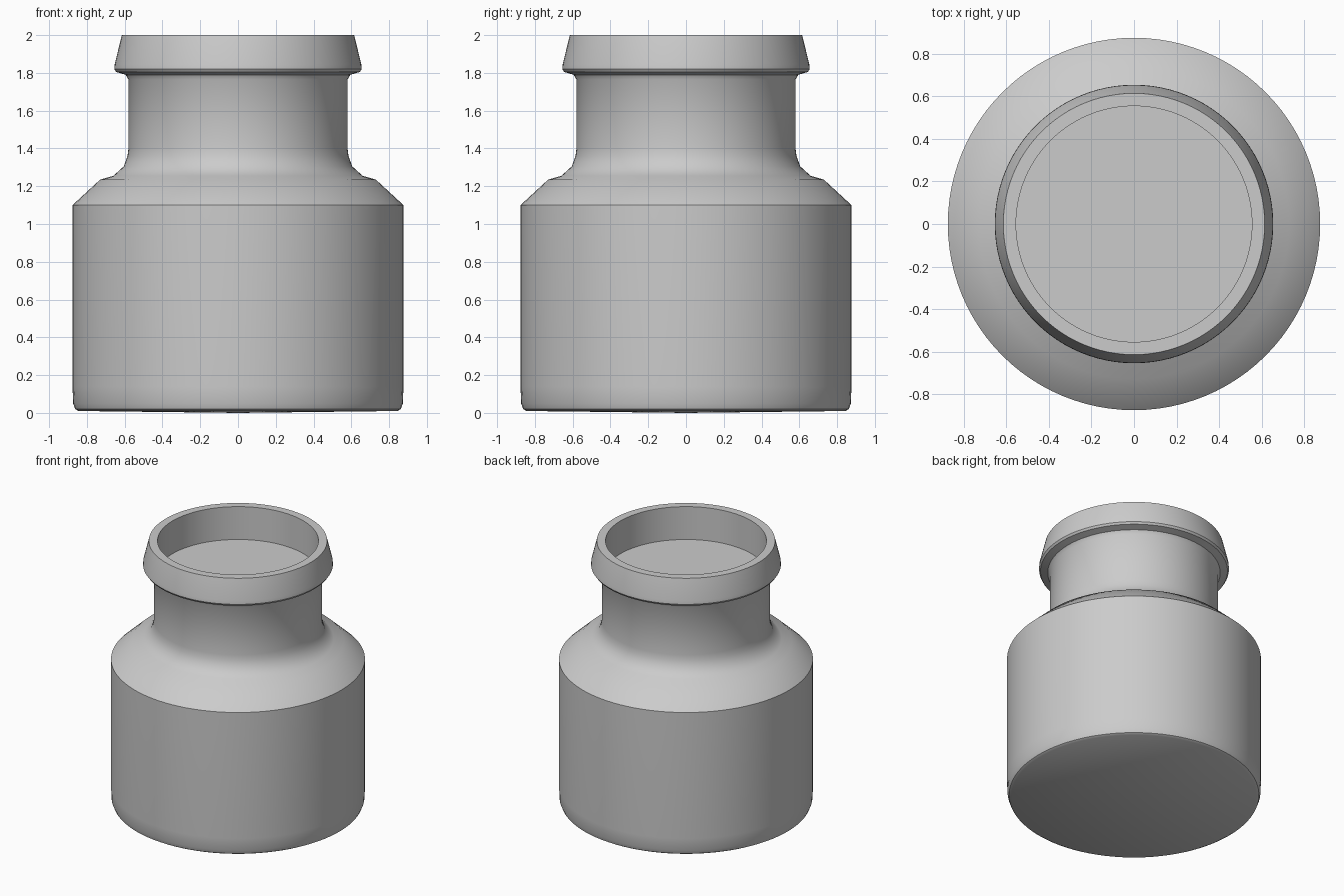
import bpy, bmesh, math

cube = bpy.data.objects.get("Cube")
if cube:
    bpy.data.objects.remove(cube, do_unlink=True)

SIDES = 96

grey = bpy.data.materials.new("plain_grey")
grey.use_nodes = True
colour = (0.6, 0.6, 0.6, 1)
grey.diffuse_color = colour
grey.node_tree.nodes["Principled BSDF"].inputs["Base Color"].default_value = colour


def lathe(name, profile):
    """Spin a (radius, height) profile around z into a smooth object."""
    bm = bmesh.new()
    verts = [bm.verts.new((r, 0, z)) for r, z in profile]
    edges = [bm.edges.new(pair) for pair in zip(verts, verts[1:])]
    bmesh.ops.spin(bm, geom=verts + edges, cent=(0, 0, 0), axis=(0, 0, 1),
                   angle=math.tau, steps=SIDES)
    bmesh.ops.remove_doubles(bm, verts=bm.verts, dist=0.0005)
    bmesh.ops.recalc_face_normals(bm, faces=bm.faces)
    mesh = bpy.data.meshes.new(name)
    bm.to_mesh(mesh)
    bm.free()
    obj = bpy.data.objects.new(name, mesh)
    bpy.context.collection.objects.link(obj)
    mesh.materials.append(grey)
    bpy.ops.object.select_all(action="DESELECT")
    obj.select_set(True)
    bpy.context.view_layer.objects.active = obj
    bpy.ops.object.shade_smooth_by_angle(angle=math.radians(35))
    return obj


# Closed outline: base, body, shoulder, neck, flared lip, shallow recess
base = [(0, 0), (0.845, 0.01), (0.862, 0.02), (0.873, 0.05)]
body = [(0.876, 0.14), (0.876, 1.1)]
shoulder = [(0.73, 1.235), (0.66, 1.255), (0.605, 1.305), (0.585, 1.36)]
neck = [(0.58, 1.4), (0.58, 1.765), (0.595, 1.79)]
lip = [(0.645, 1.805), (0.655, 1.82), (0.653, 1.845), (0.615, 2)]
recess = [(0.555, 2), (0.555, 1.75), (0, 1.75)]

lathe("bottle", base + body + shoulder + neck + lip + recess)
